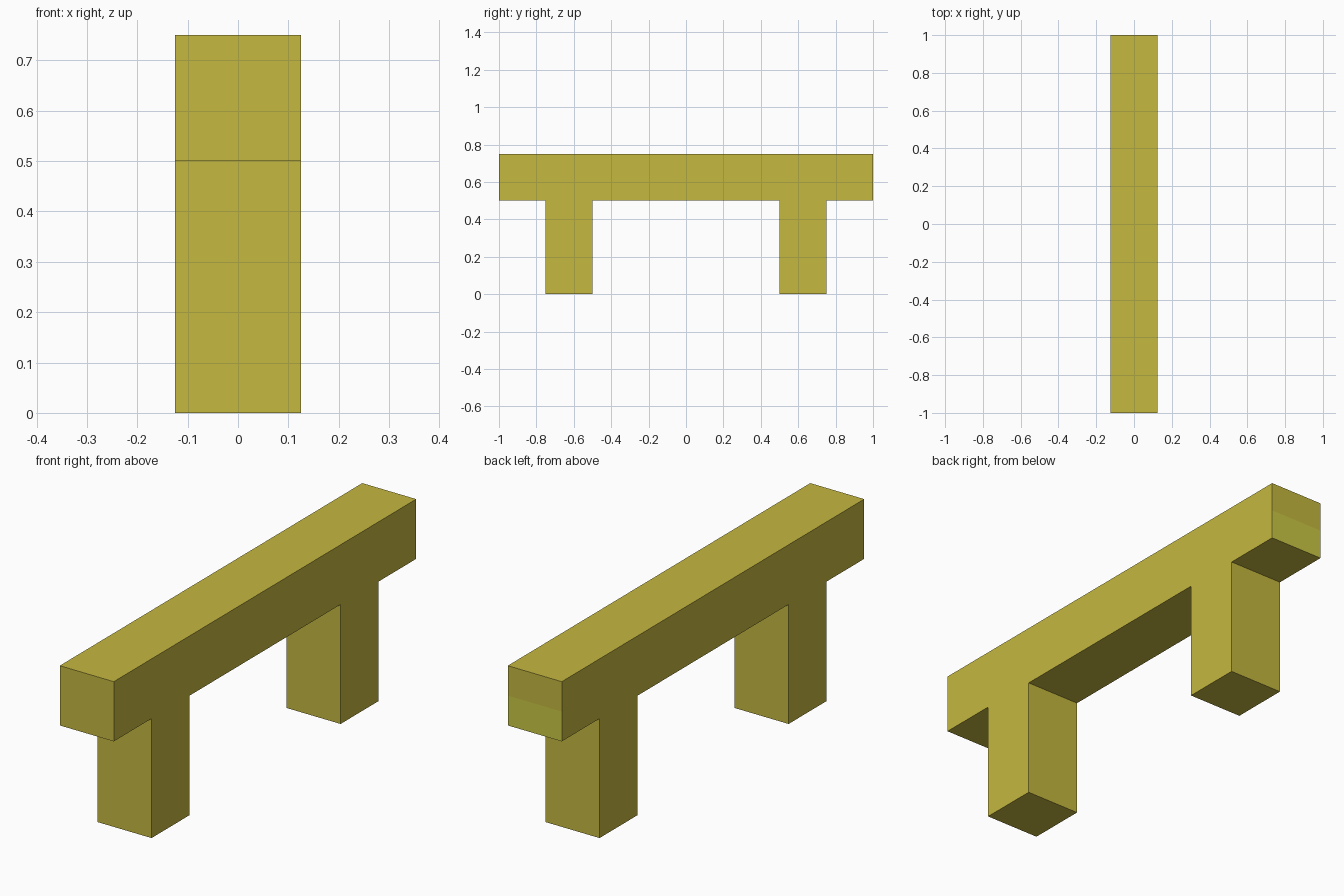
import bpy
import bmesh

if "Cube" in bpy.data.objects:
    bpy.data.objects.remove(bpy.data.objects["Cube"], do_unlink=True)


def make_material(name, color):
    mat = bpy.data.materials.new(name)
    mat.use_nodes = True
    mat.diffuse_color = color
    mat.node_tree.nodes["Principled BSDF"].inputs["Base Color"].default_value = color
    return mat


HALF_WIDTH = 0.125
LEG_INNER, LEG_OUTER, END = 0.5, 0.75, 1.0
BEAM_BOTTOM, BEAM_MIDDLE, BEAM_TOP = 0.5, 0.625, 0.75

# Half of the side outline, mirrored to make a beam on two legs
half = [(LEG_INNER, BEAM_BOTTOM), (LEG_INNER, 0), (LEG_OUTER, 0),
        (LEG_OUTER, BEAM_BOTTOM), (END, BEAM_BOTTOM),
        (END, BEAM_MIDDLE), (END, BEAM_TOP)]
outline = half + [(-y, z) for y, z in reversed(half)]

# Extrude the outline across the width
bm = bmesh.new()
side = bm.faces.new([bm.verts.new((-HALF_WIDTH, y, z)) for y, z in outline])
extruded = bmesh.ops.extrude_face_region(bm, geom=[side], use_keep_orig=True)
moved = [v for v in extruded["geom"] if isinstance(v, bmesh.types.BMVert)]
bmesh.ops.translate(bm, vec=(2 * HALF_WIDTH, 0, 0), verts=moved)
bmesh.ops.recalc_face_normals(bm, faces=bm.faces)

# Greener lower half on the back end of the beam
for face in bm.faces:
    center = face.calc_center_median()
    at_back = face.normal.y > 0.9 and center.y > END - 0.01
    face.material_index = int(at_back and center.z < BEAM_MIDDLE)

mesh = bpy.data.meshes.new("bench")
bm.to_mesh(mesh)
bm.free()
mesh.materials.append(make_material("mustard yellow", (0.558, 0.479, 0.051, 1)))
mesh.materials.append(make_material("yellow green", (0.591, 0.578, 0.058, 1)))
bench = bpy.data.objects.new("bench", mesh)
bpy.context.collection.objects.link(bench)
